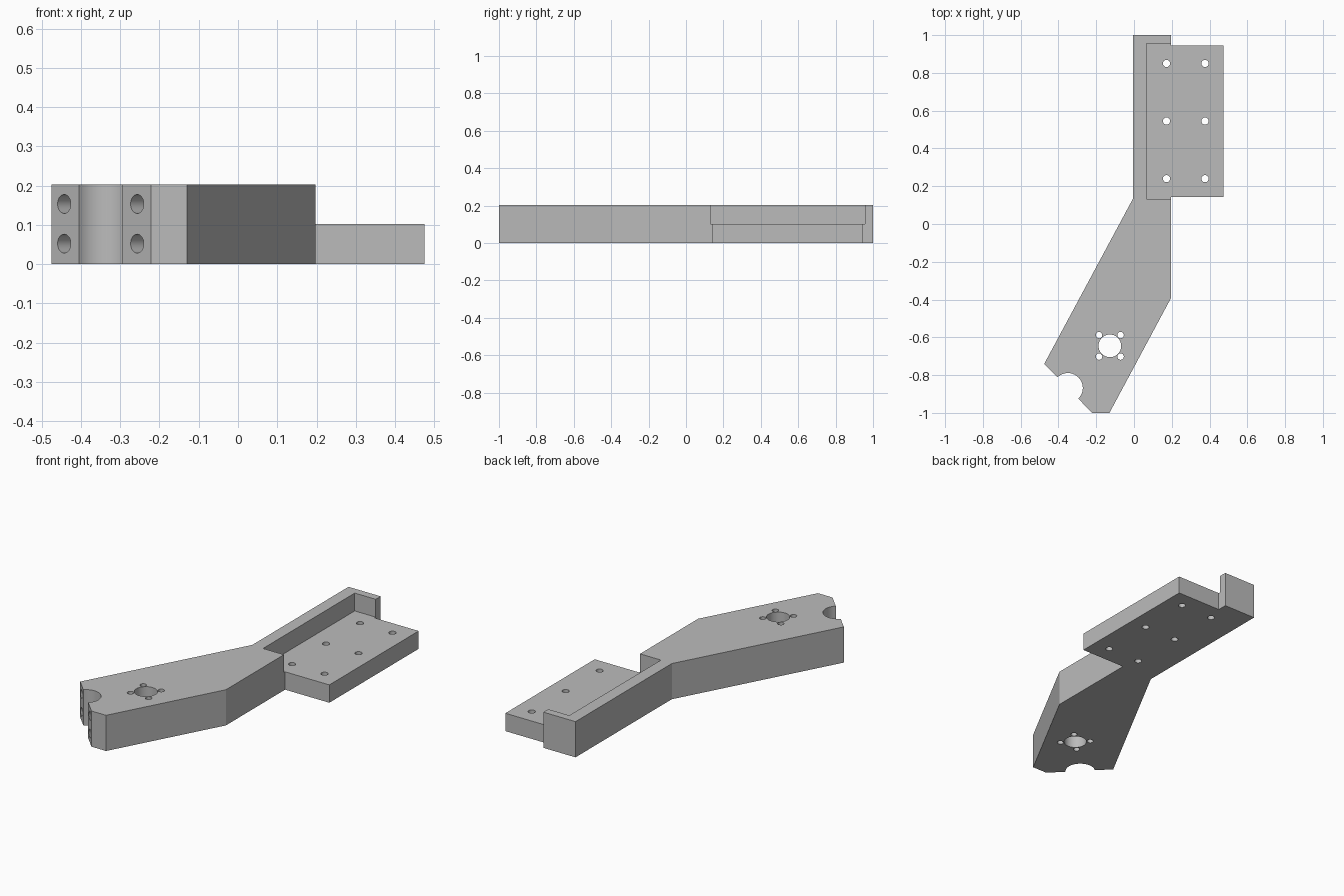
import bpy
import bmesh
from math import pi, cos, sin, atan2, radians
from mathutils import Matrix, Vector

cube = bpy.data.objects.get("Cube")
if cube:
    bpy.data.objects.remove(cube, do_unlink=True)

HEIGHT = 0.203
PLATE = HEIGHT / 2

grey = bpy.data.materials.new("plain_grey")
grey.use_nodes = True
grey.diffuse_color = (0.5, 0.5, 0.5, 1)
grey.node_tree.nodes["Principled BSDF"].inputs["Base Color"].default_value = grey.diffuse_color


def finish(name, bm):
    bmesh.ops.recalc_face_normals(bm, faces=bm.faces)
    mesh = bpy.data.meshes.new(name)
    bm.to_mesh(mesh)
    bm.free()
    mesh.materials.append(grey)
    ob = bpy.data.objects.new(name, mesh)
    bpy.context.collection.objects.link(ob)
    return ob


def prism(name, outline, z0, z1):
    bm = bmesh.new()
    face = bm.faces.new([bm.verts.new((x, y, z0)) for x, y in outline])
    up = bmesh.ops.extrude_face_region(bm, geom=[face])["geom"]
    verts = [v for v in up if isinstance(v, bmesh.types.BMVert)]
    bmesh.ops.translate(bm, verts=verts, vec=(0, 0, z1 - z0))
    return finish(name, bm)


def box(name, x0, x1, y0, y1, z0, z1):
    return prism(name, [(x0, y0), (x1, y0), (x1, y1), (x0, y1)], z0, z1)


def drill(bm, centre, radius, depth, axis=(0, 0, 1), segments=32):
    turn = Vector((0, 0, 1)).rotation_difference(Vector(axis)).to_matrix().to_4x4()
    bmesh.ops.create_cone(bm, cap_ends=True, segments=segments, radius1=radius,
                          radius2=radius, depth=depth,
                          matrix=Matrix.Translation(centre) @ turn)


def combine(ob, other, operation):
    mod = ob.modifiers.new(operation.title(), "BOOLEAN")
    mod.operation = operation
    mod.solver = "EXACT"
    mod.object = other
    bpy.context.view_layer.objects.active = ob
    bpy.ops.object.modifier_apply(modifier=mod.name)
    bpy.data.objects.remove(other, do_unlink=True)


# Bent arm with a half-round notch in its slanted tip
tip_a, tip_b = Vector((-0.475, -0.74)), Vector((-0.222, -1.0))
along = (tip_b - tip_a).normalized()
inward = Vector((-along.y, along.x))
notch, notch_r = Vector((-0.35, -0.868)), 0.079
start = atan2(along.y, along.x)
arc = [notch + notch_r * Vector((cos(start + pi * i / 20), sin(start + pi * i / 20)))
       for i in range(21)]
outline = [(-0.005, 1), (-0.005, 0.135), tip_a, *reversed(arc), tip_b,
           (-0.13, -1), (0.197, -0.39), (0.197, 1)]
arm = prism("bent_arm_with_plate", outline, 0, HEIGHT)

# Pocket in the straight half, and the mounting plate that fills its lower level
combine(arm, box("pocket", 0.065, 0.4, 0.132, 0.956, PLATE, 0.4), "DIFFERENCE")
combine(arm, box("plate", 0.15, 0.475, 0.142, 0.945, 0, PLATE), "UNION")

# Plate screw holes, shaft hole and its four screw holes
bm = bmesh.new()
for x in (0.172, 0.376):
    for y in (0.24, 0.545, 0.85):
        drill(bm, (x, y, 0), 0.019, 1)
drill(bm, (-0.128, -0.645, 0), 0.06, 1, segments=48)
for sx in (-1, 1):
    for sy in (-1, 1):
        drill(bm, (-0.128 + sx * 0.057, -0.645 + sy * 0.057, 0), 0.017, 1)

# Blind holes bored into the slanted tip on both sides of the notch
for x in (-0.443, -0.257):
    t = (x - tip_a.x) / (tip_b.x - tip_a.x)
    mouth = tip_a.lerp(tip_b, t)
    for z in (0.052, 0.153):
        drill(bm, (mouth.x, mouth.y, z), 0.024, 0.3, (inward.x, inward.y, 0))
combine(arm, finish("drills", bm), "DIFFERENCE")

bpy.ops.object.select_all(action="DESELECT")
arm.select_set(True)
bpy.context.view_layer.objects.active = arm
bpy.ops.object.shade_smooth_by_angle(angle=radians(20))
